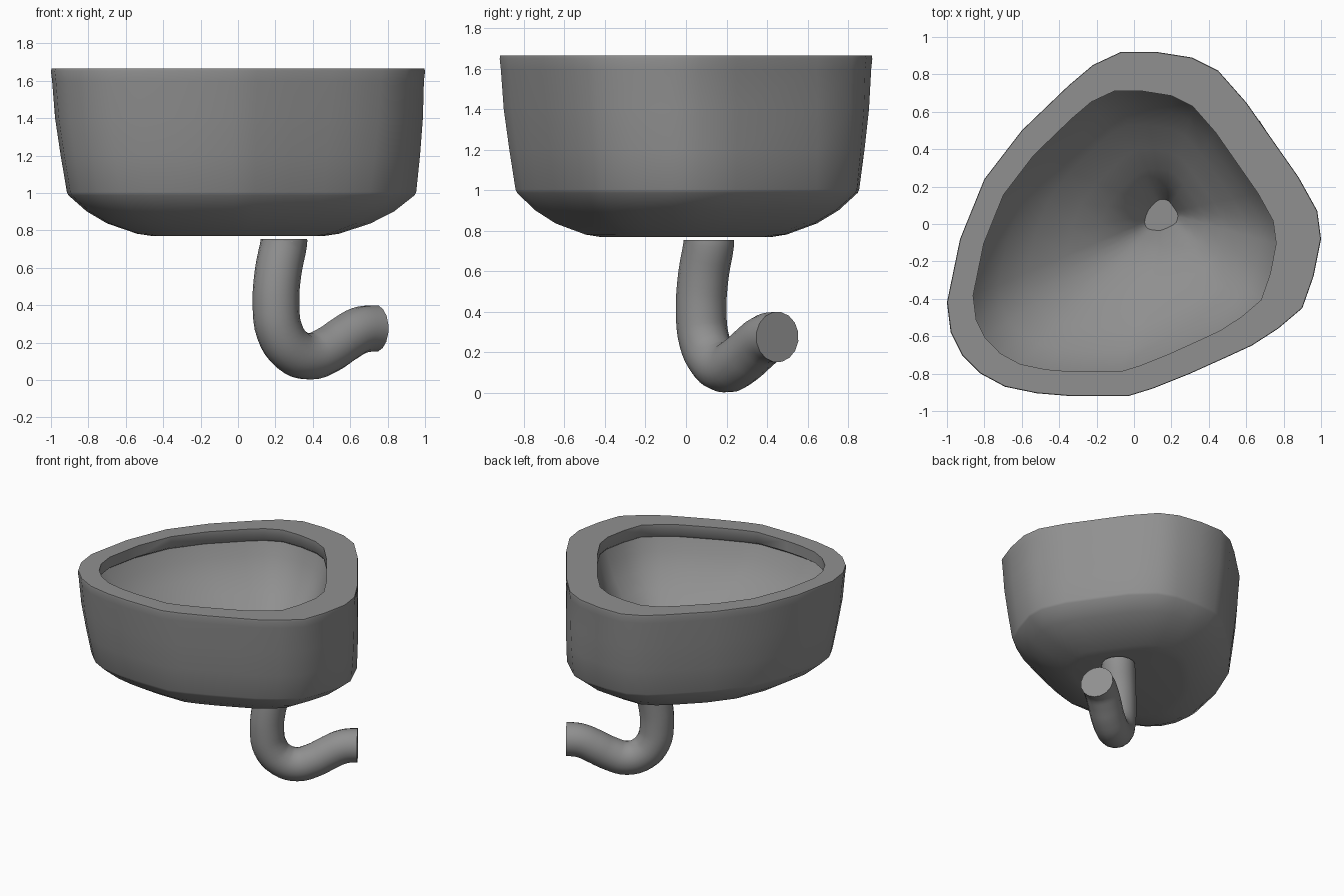
import bpy, bmesh, math
from mathutils import Vector

cube = bpy.data.objects.get("Cube")
if cube:
    bpy.data.objects.remove(cube, do_unlink=True)

grey = bpy.data.materials.new("mid grey")
grey.use_nodes = True
colour = (0.28, 0.28, 0.28, 1)
grey.diffuse_color = colour
grey.node_tree.nodes["Principled BSDF"].inputs["Base Color"].default_value = colour


def smooth(obj, angle):
    bpy.ops.object.select_all(action='DESELECT')
    obj.select_set(True)
    bpy.context.view_layer.objects.active = obj
    bpy.ops.object.shade_smooth_by_angle(angle=math.radians(angle))


def loft(name, rings, angle):
    """Skin a stack of equal-length rings and close both ends."""
    bm = bmesh.new()
    loops = [[bm.verts.new(p) for p in ring] for ring in rings]
    n = len(loops[0])
    for a, b in zip(loops, loops[1:]):
        for i in range(n):
            j = (i + 1) % n
            bm.faces.new((a[i], a[j], b[j], b[i]))
    bm.faces.new(loops[0])
    bm.faces.new(loops[-1])
    bmesh.ops.recalc_face_normals(bm, faces=bm.faces)
    mesh = bpy.data.meshes.new(name)
    bm.to_mesh(mesh)
    bm.free()
    obj = bpy.data.objects.new(name, mesh)
    bpy.context.collection.objects.link(obj)
    mesh.materials.append(grey)
    smooth(obj, angle)
    return obj


# Rounded three-cornered plan of the rim
plan = [(-.07, .92), (-.22, .85), (-.35, .74), (-.6, .5), (-.8, .24),
        (-.93, -.08), (-1, -.42), (-.98, -.58), (-.92, -.7), (-.82, -.8),
        (-.69, -.87), (-.52, -.905), (-.34, -.92), (-.03, -.92), (.1, -.88),
        (.3, -.8), (.5, -.71), (.63, -.65), (.77, -.56), (.9, -.45),
        (.96, -.28), (1, -.08), (.98, .07), (.88, .25), (.6, .65),
        (.45, .82), (.31, .89), (.12, .92)]
upright_side = Vector((.85, .53))


def outer(scale, z, bulge):
    """Outer outline; bulge keeps the back left side nearly upright."""
    ring = []
    for p in map(Vector, plan):
        facing = max(0, p.normalized().dot(upright_side)) ** 4
        p = p * (scale + bulge * facing)
        ring.append((p.x, p.y, z))
    return ring


def inner(scale, z):
    """Opening outline, shrinking towards the drain."""
    drain = Vector((.17, .06))
    ring = []
    for x, y in plan:
        p = drain.lerp(Vector((.81 * x - .05, .815 * y - .04)), scale)
        ring.append((p.x, p.y, z))
    return ring


# Basin: underside, outer wall, flat rim, lip and bowl in one skin
shell = [(.46, .77, 0), (.54, .782, 0), (.7, .837, .02), (.81, .902, .06),
         (.907, .988, .09), (.915, 1.005, .09), (.948, 1.2, .06),
         (.978, 1.4, .025), (.994, 1.6, 0), (1, 1.65, 0), (.997, 1.665, 0)]
bowl = [(1, 1.665), (1, 1.58), (1.03, 1.56), (.97, 1.46), (.87, 1.35),
        (.72, 1.24), (.52, 1.13), (.36, 1.04), (.24, .95), (.16, .86), (.11, .79)]
loft("basin", [outer(*r) for r in shell] + [inner(*r) for r in bowl], 50)

# Drain pipe: round tube swept along a smooth bent path
path = [(.245, .112, .755), (.245, .112, .735), (.215, .086, .58), (.203, .075, .4),
        (.222, .09, .26), (.285, .135, .163), (.38, .2, .126), (.48, .268, .16),
        (.57, .336, .22), (.65, .392, .265), (.72, .44, .276), (.737, .451, .276)]
curve = bpy.data.curves.new("drain_pipe", 'CURVE')
curve.dimensions = '3D'
curve.bevel_depth = .125
curve.bevel_resolution = 6
curve.resolution_u = 4
curve.use_fill_caps = True
spline = curve.splines.new('BEZIER')
spline.bezier_points.add(len(path) - 1)
for point, co in zip(spline.bezier_points, path):
    point.co = co
    point.handle_left_type = point.handle_right_type = 'AUTO'
for end in (spline.bezier_points[0], spline.bezier_points[-1]):
    end.handle_left_type = end.handle_right_type = 'VECTOR'
pipe = bpy.data.objects.new("drain_pipe", curve)
bpy.context.collection.objects.link(pipe)
curve.materials.append(grey)
bpy.ops.object.select_all(action='DESELECT')
pipe.select_set(True)
bpy.context.view_layer.objects.active = pipe
bpy.ops.object.convert(target='MESH')
smooth(bpy.context.object, 50)
